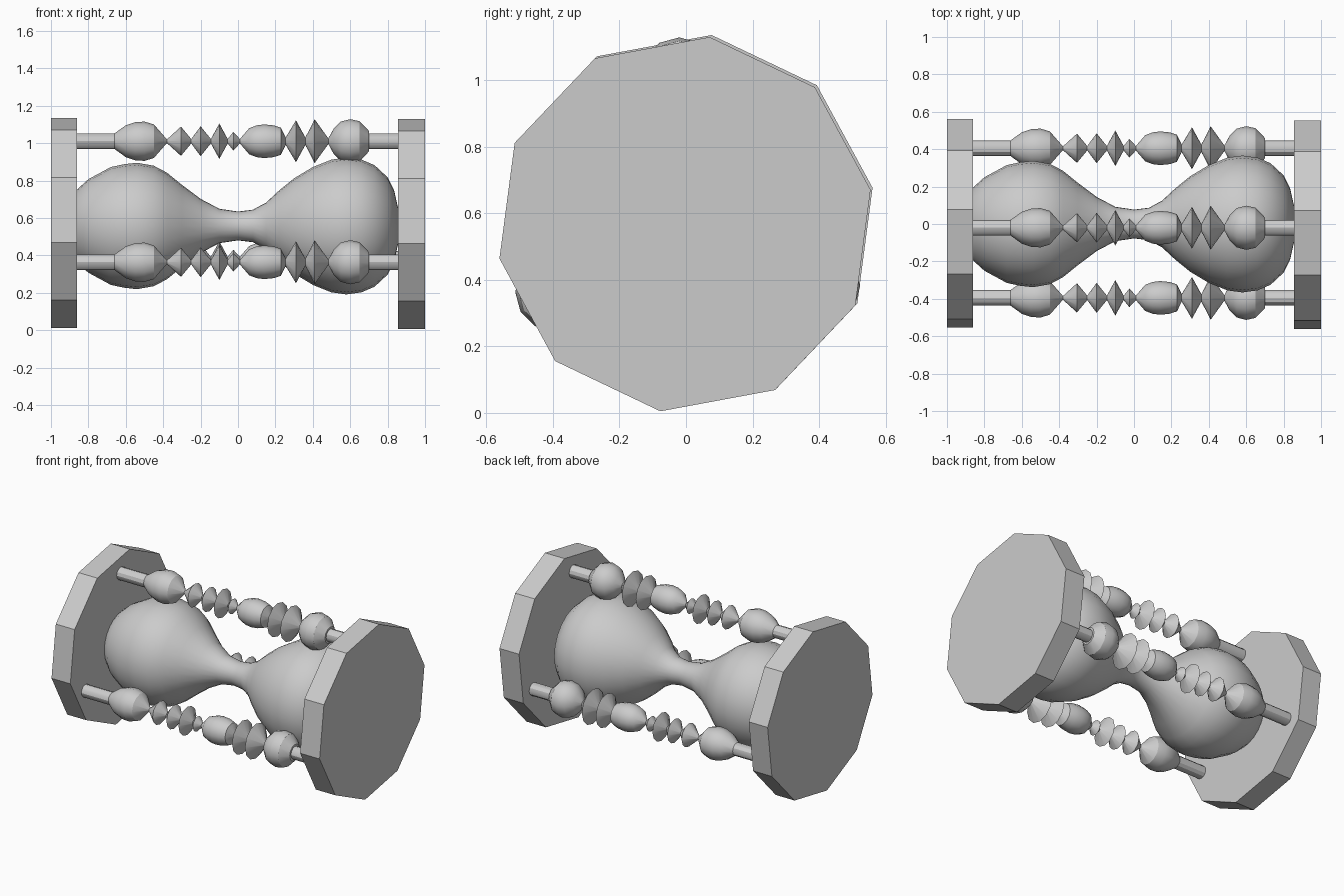
import bpy, bmesh, math

grey = bpy.data.materials.new("plain_grey")
grey.diffuse_color = (0.6, 0.6, 0.6, 1)


def lathe(name, profile, sides, y, z, start=0.0, smooth=None):
    """Spin (x, radius) points around a line along x, with closed ends."""
    bm = bmesh.new()
    rings = []
    for x, r in profile:
        ring = []
        for i in range(sides):
            a = math.radians(start) + 2 * math.pi * i / sides
            ring.append(bm.verts.new((x, y + r * math.cos(a), z + r * math.sin(a))))
        rings.append(ring)
    for a, b in zip(rings, rings[1:]):
        for i in range(sides):
            j = (i + 1) % sides
            bm.faces.new((a[i], a[j], b[j], b[i]))
    bm.faces.new(rings[0])
    bm.faces.new(rings[-1])
    bmesh.ops.recalc_face_normals(bm, faces=bm.faces)
    mesh = bpy.data.meshes.new(name)
    bm.to_mesh(mesh)
    bm.free()
    mesh.materials.append(grey)
    obj = bpy.data.objects.new(name, mesh)
    bpy.context.collection.objects.link(obj)
    if smooth:
        bpy.ops.object.select_all(action='DESELECT')
        obj.select_set(True)
        bpy.context.view_layer.objects.active = obj
        bpy.ops.object.shade_smooth_by_angle(angle=math.radians(smooth))
    return obj


# Ten-sided end plates
lathe("left_plate", [(-1.0, 0.567), (-0.86, 0.567)], 10, 0.003, 0.573, 10.5)
lathe("right_plate", [(0.855, 0.567), (1.0, 0.567)], 10, -0.003, 0.567, 10.5)

# Glass with two bulbs and a narrow waist
glass = [(-0.87, 0.18), (-0.855, 0.2), (-0.8, 0.25), (-0.68, 0.315), (-0.61, 0.33),
         (-0.54, 0.338), (-0.45, 0.322), (-0.38, 0.285), (-0.3, 0.22), (-0.2, 0.145),
         (-0.1, 0.092), (0.0, 0.077), (0.08, 0.087), (0.15, 0.125), (0.22, 0.19),
         (0.3, 0.255), (0.4, 0.315), (0.5, 0.355), (0.58, 0.366), (0.66, 0.355),
         (0.73, 0.325), (0.8, 0.26), (0.835, 0.19), (0.855, 0.1)]
lathe("glass", glass, 24, 0.0, 0.557, smooth=40)

# Turned posts: rod, bulb, small discs, barrel, large discs, ball, rod
post = [(-0.86, 0.042), (-0.66, 0.042), (-0.6, 0.085), (-0.55, 0.102), (-0.5, 0.105),
        (-0.45, 0.09), (-0.38, 0.01), (-0.305, 0.078), (-0.25, 0.012), (-0.2, 0.08),
        (-0.145, 0.012), (-0.1, 0.095), (-0.055, 0.012), (-0.025, 0.05), (0.01, 0.012),
        (0.06, 0.07), (0.1, 0.085), (0.14, 0.09), (0.19, 0.085), (0.23, 0.072),
        (0.255, 0.02), (0.31, 0.112), (0.36, 0.02), (0.41, 0.117), (0.483, 0.015),
        (0.51, 0.065), (0.55, 0.105), (0.6, 0.118), (0.65, 0.107), (0.7, 0.055),
        (0.7, 0.042), (0.86, 0.042)]
for name, y, z in (("top_post", -0.02, 1.01), ("front_post", -0.395, 0.363),
                   ("back_post", 0.405, 0.38)):
    lathe(name, post, 12, y, z, smooth=30)
